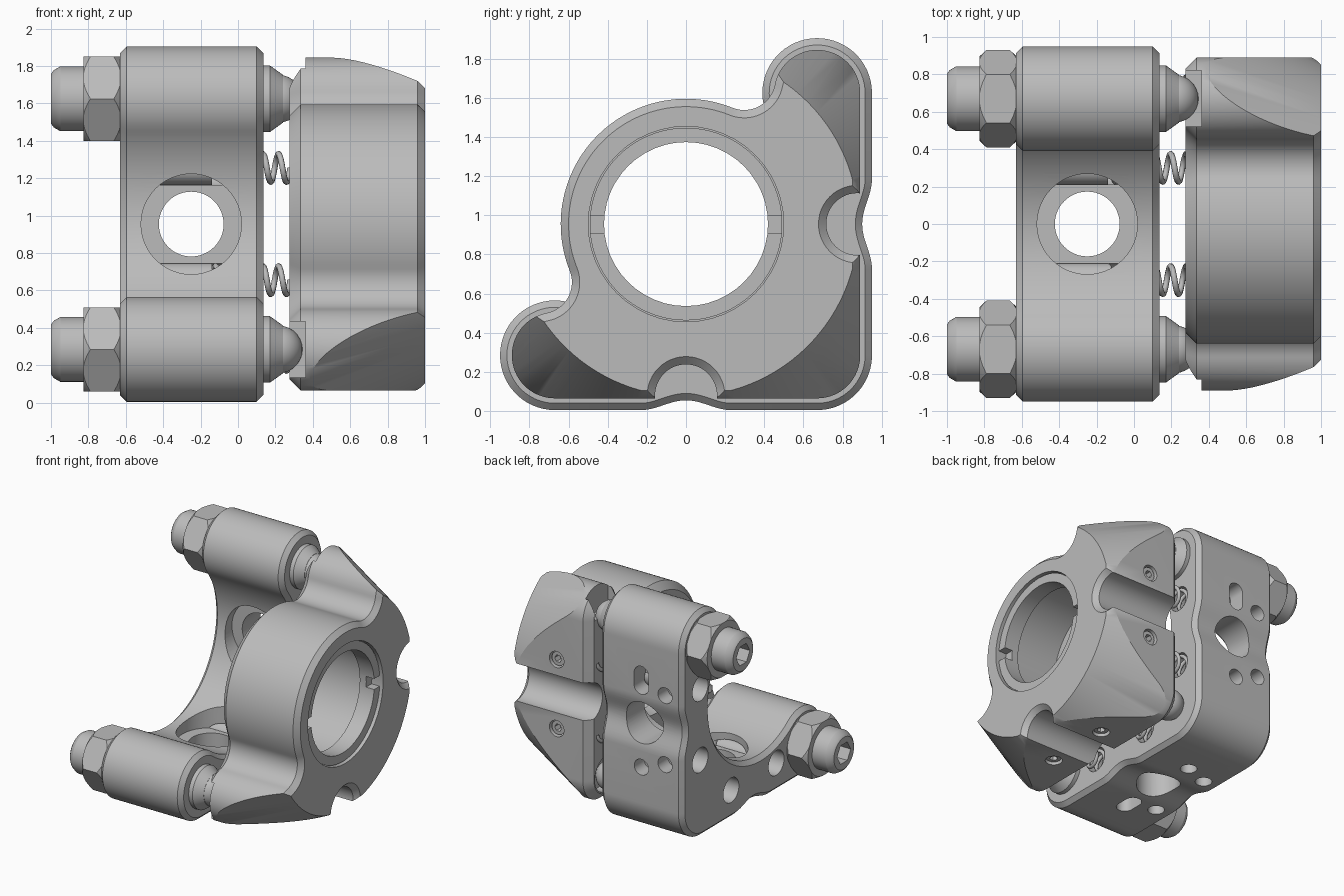
import bpy, bmesh
from math import sin, cos, pi, atan2, hypot, radians, sqrt
from mathutils import Vector

if "Cube" in bpy.data.objects:
    bpy.data.objects.remove(bpy.data.objects["Cube"])

CZ = 0.955      # height of the optical axis
L = 0.67        # corner offset of the lobes from that axis

metal = bpy.data.materials.new("grey metal")
metal.use_nodes = True
GREY = (0.5, 0.5, 0.5, 1)
metal.diffuse_color = GREY
metal.node_tree.nodes["Principled BSDF"].inputs["Base Color"].default_value = GREY


def arc(cx, cy, r, a0, a1, n=24):
    return [(cx + r * cos(a0 + (a1 - a0) * i / n), cy + r * sin(a0 + (a1 - a0) * i / n))
            for i in range(n + 1)]


def circle(r, n=64, turn=0.0):
    return arc(0, 0, r, turn, turn + 2 * pi, n)[:-1]


def rect(w, h):
    return [(-w / 2, -h / 2), (w / 2, -h / 2), (w / 2, h / 2), (-w / 2, h / 2)]


def inset(outline, d):
    """Move a counter-clockwise outline inwards by d."""
    out = []
    for i, p in enumerate(outline):
        p = Vector(p)
        a = (p - Vector(outline[i - 1])).normalized()
        b = (Vector(outline[(i + 1) % len(outline)]) - p).normalized()
        n = Vector((-a.y - b.y, a.x + b.x)).normalized()
        out.append(p + n * d / max(0.5, n.dot(Vector((-a.y, a.x)))))
    return out


def loft(name, outline, sections, centre=(0, 0), axis="X"):
    """Stack inset copies of an outline along an axis: sections are (position, inset)."""
    place = {"X": lambda p, q, t: (t, p, q), "Y": lambda p, q, t: (p, t, q),
             "Z": lambda p, q, t: (p, q, t)}[axis]
    bm = bmesh.new()
    rings = [[bm.verts.new(place(p[0] + centre[0], p[1] + centre[1], t))
              for p in inset(outline, d)] for t, d in sections]
    n = len(outline)
    for r0, r1 in zip(rings, rings[1:]):
        for i in range(n):
            bm.faces.new((r0[i], r0[(i + 1) % n], r1[(i + 1) % n], r1[i]))
    bm.faces.new(rings[0])
    bm.faces.new(rings[-1])
    bmesh.ops.recalc_face_normals(bm, faces=bm.faces)
    mesh = bpy.data.meshes.new(name)
    bm.to_mesh(mesh)
    bm.free()
    mesh.materials.append(metal)
    ob = bpy.data.objects.new(name, mesh)
    bpy.context.collection.objects.link(ob)
    return ob


def lathe(name, profile, centre=(0, 0), axis="X", n=48):
    return loft(name, circle(1, n), [(t, 1 - r) for t, r in profile], centre, axis)


def cylinder(r, t0, t1, centre=(0, 0), axis="X"):
    return lathe("cutter", [(t0, r), (t1, r)], centre, axis)


def boolean(ob, cutter, operation="DIFFERENCE"):
    cutter.hide_render = True
    bpy.context.view_layer.objects.active = ob
    mod = ob.modifiers.new("cut", "BOOLEAN")
    mod.operation, mod.solver, mod.object = operation, "EXACT", cutter
    bpy.ops.object.modifier_apply(modifier=mod.name)
    bpy.data.objects.remove(cutter)


def smooth(ob, angle=28):
    bpy.ops.object.select_all(action="DESELECT")
    ob.select_set(True)
    bpy.context.view_layer.objects.active = ob
    bpy.ops.object.shade_smooth_by_angle(angle=radians(angle))


def mirrored(half):
    """Complete a clockwise half outline across the diagonal; return it counter-clockwise."""
    return (half + [(-q, -p) for p, q in reversed(half)][1:-1])[::-1]


# The two outer walls: +y side and underside share the same features
def wall(x, h, d0, d1):
    """Yield (centre, axis, start, end) for both walls; depth is measured from the axis."""
    yield (x, CZ + h), "Y", d0, d1
    yield (x, -h), "Z", CZ - d1, CZ - d0


# Rear plate: L shape with round lobes and a large concave inside
C = 0.1
a = atan2(L - C, L + C)
R = hypot(L + C, L - C) - 0.28
half = arc(-C, C, R, -pi / 4, a, 40) + arc(L, L, 0.28, a + pi, 0, 36)[1:]
half += [(0.95 - 0.025 * (1 + cos(pi * t / 10)), -0.023 * t) for t in range(-10, 11)]
half += arc(L, -L, 0.28, 0, -pi / 4, 12)
rear = loft("rear_plate", mirrored(half),
            [(-0.63, 0.035), (-0.595, 0), (0.1, 0), (0.135, 0.035)], (0, CZ))
for c, ax, d0, d1 in wall(-0.25, 0, 0.2, 0.66):
    boolean(rear, cylinder(0.27, d0, d1, c, ax))
for c, ax, d0, d1 in wall(-0.25, 0, 0.4, 1.1):
    boolean(rear, cylinder(0.175, d0, d1, c, ax))
for x, h in ((-0.25, -0.37), (-0.47, 0.29), (-0.47, -0.29)):
    for c, ax, d0, d1 in wall(x, h, 0.82, 1.1):
        boolean(rear, cylinder(0.068, d0, d1, c, ax))
for c, ax, d0, d1 in wall(-0.25, 0.36, 0.8, 1.1):     # elongated dowel slots
    slot = arc(0, 0.05, 0.068, 0, pi, 14) + arc(0, -0.05, 0.068, pi, 2 * pi, 14)
    if ax == "Z":
        slot = [(p, q) for p, q in slot]
    boolean(rear, loft("cutter", slot, [(d0, 0), (d1, 0)], c, ax))

# Spring pockets run through the rear plate
springs = [(0.71, CZ + 0.3), (0.71, CZ - 0.3), (0.3, CZ - 0.71), (-0.3, CZ - 0.71)]
for c in springs:
    boolean(rear, cylinder(0.105, -0.8, 0.3, c))
smooth(rear)

# Front plate: ring with two lobes, conical front corners
f, r = 0.16, 0.22
d = L * sqrt(2)
u = ((0.64 + f) ** 2 - (r + f) ** 2 + d * d) / (2 * d)
v = sqrt((0.64 + f) ** 2 - u * u)
fx, fy = (u - v) / sqrt(2), (u + v) / sqrt(2)
af, al = atan2(fy, fx), atan2(fy - L, fx - L)
half = arc(0, 0, 0.64, 3 * pi / 4, af, 30) + arc(fx, fy, f, af + pi, al + pi, 20)[1:]
half += arc(L, L, r, al, 0, 30)[1:] + arc(L, -L, r, 0, -pi / 4, 12)
front = loft("front_plate", mirrored(half),
             [(0.275, 0.06), (0.335, 0), (0.96, 0), (1.0, 0.04)], (0, CZ))
boolean(front, lathe("cone", [(0.2, 1.254), (1.02, 0.871)], (0, CZ), n=160), "INTERSECT")
for c in ((0.875, CZ), (0, CZ - 0.875)):              # edge notches, flared at the face
    boolean(front, lathe("cutter", [(0, 0.16), (0.96, 0.16), (1.02, 0.22)], c))
boolean(front, cylinder(0.42, 0, 1.2, (0, CZ)))
boolean(front, cylinder(0.5, 0.4, 1.2, (0, CZ)))
# Seats for the ball tips
boolean(front, loft("cutter", rect(0.3, 0.5), [(0.2, 0), (0.36, 0)], (L, CZ + L + 0.25)))
boolean(front, loft("cutter", rect(0.5, 0.3), [(0.2, 0), (0.36, 0)], (-L - 0.25, CZ - L)))
boolean(front, cylinder(0.15, 0.2, 0.36, (L, CZ - L)))
for h in (-0.29, 0.29):                               # set screws beside the notches
    for c, ax, d0, d1 in wall(0.58, h, 0.8, 1.0):
        boolean(front, cylinder(0.07, d0, d1, c, ax))
    for c, ax, d0, d1 in wall(0.58, h, 0.79, 0.87):
        screw = loft("set_screw", circle(0.058, 32), [(d0, 0), (d1, 0)], c, ax)
        boolean(screw, loft("cutter", circle(0.032, 6), [(d0 + 0.02 if ax == "Y" else d0 - 0.02, 0),
                                                        (d1 + 0.02 if ax == "Y" else d1 - 0.02, 0)], c, ax))
        smooth(screw)
smooth(front)

# Retaining ring with two spanner slots
ring = lathe("retaining_ring", [(0.84, 0.492), (0.975, 0.492)], (0, CZ), n=96)
boolean(ring, cylinder(0.42, 0.5, 1.2, (0, CZ)))
boolean(ring, loft("cutter", rect(1.2, 0.09), [(0.9, 0), (1.1, 0)], (0, CZ)))
smooth(ring)


def ball(name, c, x, r, n=14):
    return lathe(name, [(x - r * cos(pi * i / n), max(r * sin(pi * i / n), 0.001))
                        for i in range(n + 1)], c)


# Adjusters: threaded bushing, hex nut and ball tip on each lobe
for tag, c in (("upper", (L, CZ + L)), ("lower", (-L, CZ - L))):
    bush = lathe(tag + "_adjuster", [(-1.0, 0.135), (-0.985, 0.155), (-0.95, 0.175), (-0.6, 0.175),
                                     (0.17, 0.18), (0.24, 0.13), (0.24, 0.08)], c)
    boolean(bush, loft("cutter", circle(0.09, 6), [(-1.1, 0), (-0.85, 0)], c))
    smooth(bush)
    nut = loft(tag + "_nut", circle(0.26, 6), [(-0.825, 0), (-0.628, 0)], c)
    boolean(nut, lathe("cutter", [(-0.826, 0.228), (-0.78, 0.27), (-0.673, 0.27), (-0.627, 0.228)], c),
            "INTERSECT")
    smooth(nut)
    smooth(ball(tag + "_ball_tip", c, 0.215, 0.13))
smooth(ball("pivot_ball", (L, CZ - L), 0.215, 0.13))

# Coil springs between the plates, with a pin behind each
for c in springs:
    curve = bpy.data.curves.new("spring", "CURVE")
    curve.dimensions = "3D"
    curve.bevel_depth, curve.bevel_resolution = 0.016, 2
    spline = curve.splines.new("POLY")
    turns, step = 5, 20
    spline.points.add(turns * step)
    for i, p in enumerate(spline.points):
        t = 2 * pi * i / step
        p.co = (-0.14 + 0.084 * i / step, c[0] + 0.075 * cos(t), c[1] + 0.075 * sin(t), 1)
    curve.materials.append(metal)
    bpy.context.collection.objects.link(bpy.data.objects.new("spring", curve))
    smooth(lathe("spring_pin", [(-0.5, 0.06), (-0.47, 0.1), (-0.14, 0.1)], c, n=24))
